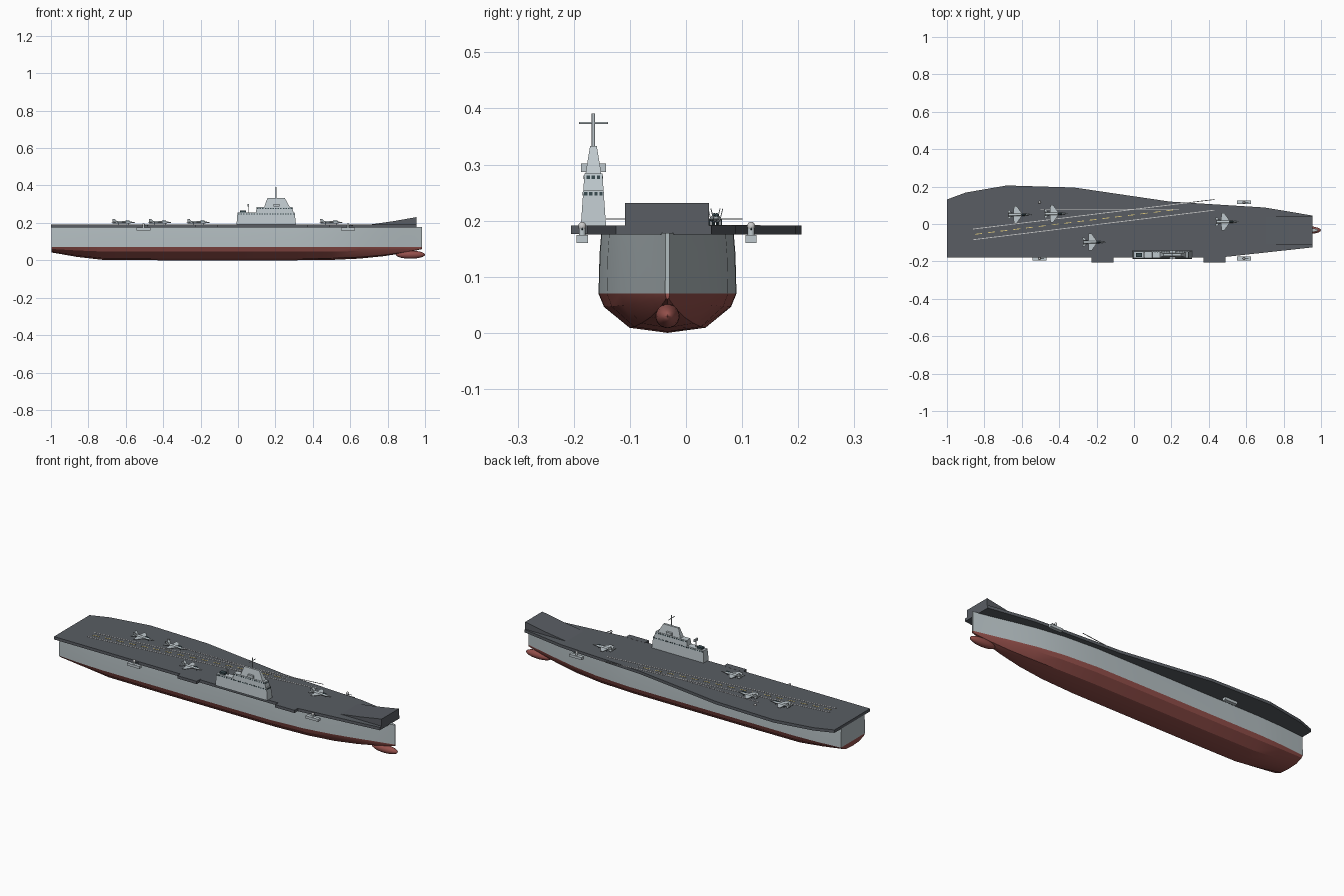
import bpy, bmesh, math
from mathutils import Vector, Matrix

if "Cube" in bpy.data.objects:
    bpy.data.objects.remove(bpy.data.objects["Cube"])


def material(name, rgb):
    m = bpy.data.materials.new(name)
    m.diffuse_color = (*rgb, 1)
    m.use_nodes = True
    m.node_tree.nodes["Principled BSDF"].inputs["Base Color"].default_value = m.diffuse_color
    return m


GREY = material("hull_grey", (0.45, 0.51, 0.53))
RED = material("bottom_red", (0.30, 0.08, 0.07))
DECK = material("deck_grey", (0.10, 0.11, 0.125))
LIGHT = material("light_grey", (0.52, 0.58, 0.61))
DARK = material("dark_glass", (0.04, 0.07, 0.08))
WHITE = material("white_paint", (0.8, 0.8, 0.78))
YELLOW = material("yellow_paint", (0.75, 0.6, 0.2))


def finish(name, bm, mat, smooth=None):
    bmesh.ops.recalc_face_normals(bm, faces=bm.faces)
    me = bpy.data.meshes.new(name)
    bm.to_mesh(me)
    bm.free()
    ob = bpy.data.objects.new(name, me)
    bpy.context.collection.objects.link(ob)
    me.materials.append(mat)
    if smooth:
        bpy.ops.object.select_all(action='DESELECT')
        ob.select_set(True)
        bpy.context.view_layer.objects.active = ob
        bpy.ops.object.shade_smooth_by_angle(angle=math.radians(smooth))
    return ob


def loft(name, rings, mat, smooth=None):
    """Skin a list of equally sized closed rings and cap both ends."""
    bm = bmesh.new()
    vs = [[bm.verts.new(p) for p in r] for r in rings]
    n = len(vs[0])
    for a, b in zip(vs, vs[1:]):
        for i in range(n):
            bm.faces.new((a[i], a[(i + 1) % n], b[(i + 1) % n], b[i]))
    bm.faces.new(vs[0])
    bm.faces.new(vs[-1])
    return finish(name, bm, mat, smooth)


def prism(name, outline, z0, z1, mat):
    return loft(name, [[(x, y, z) for x, y in outline] for z in (z0, z1)], mat)


def frustum(name, bottom, top, mat):
    """bottom and top are (x0, x1, y0, y1, z)."""
    return loft(name, [[(a, c, z), (b, c, z), (b, d, z), (a, d, z)]
                       for a, b, c, d, z in (bottom, top)], mat)


def box(name, x0, x1, y0, y1, z0, z1, mat):
    return frustum(name, (x0, x1, y0, y1, z0), (x0, x1, y0, y1, z1), mat)


def ball(name, loc, size, mat):
    bm = bmesh.new()
    bmesh.ops.create_uvsphere(bm, u_segments=20, v_segments=12, radius=1,
                              matrix=Matrix.Translation(loc) @ Matrix.Diagonal((*size, 1)))
    return finish(name, bm, mat, 40)


def rod(name, p, q, r, mat, r2=None, seg=10):
    p, q = Vector(p), Vector(q)
    bm = bmesh.new()
    rot = (q - p).to_track_quat('Z', 'Y').to_matrix().to_4x4()
    bmesh.ops.create_cone(bm, cap_ends=True, segments=seg, radius1=r, radius2=r if r2 is None else r2,
                          depth=(q - p).length, matrix=Matrix.Translation((p + q) / 2) @ rot)
    return finish(name, bm, mat, 40)


def stripe(name, p, q, w, mat):
    d = Vector(q) - Vector(p)
    n = Vector((-d.y, d.x)).normalized() * w / 2
    p, q = Vector(p), Vector(q)
    return prism(name, [tuple(v) for v in (p - n, q - n, q + n, p + n)], 0.1905, 0.1922, mat)


# hull: stations of (x, half width, keel height)
CY = -0.033
stations = [(-0.998, 0.105, 0.042), (-0.86, 0.117, 0.018), (-0.72, 0.123, 0.002), (-0.4, 0.123, 0),
            (0, 0.123, 0), (0.3, 0.122, 0), (0.5, 0.108, 0.002), (0.65, 0.084, 0.009),
            (0.78, 0.054, 0.022), (0.88, 0.029, 0.038), (0.95, 0.012, 0.052), (0.985, 0.004, 0.06)]
upper, lower = [], []
for x, w, k in stations:
    up = [(0.96, 0.178), (0.985, 0.14), (1, 0.07)]
    lo = [(1, 0.07)] + [(f, k + (0.07 - k) * t) for f, t in ((0.92, 0.66), (0.55, 0.13))]
    upper.append([(x, CY + f * w, z) for f, z in up] + [(x, CY - f * w, z) for f, z in reversed(up)])
    lower.append([(x, CY + f * w, z) for f, z in lo] + [(x, CY, k)] +
                 [(x, CY - f * w, z) for f, z in reversed(lo)])
loft("hull_topsides", upper, GREY, 25)
loft("hull_bottom", lower, RED, 25)
ball("bow_bulb", (0.922, CY, 0.03), (0.078, 0.0215, 0.0215), RED)

# flight deck, bow ramp and side lifts
prism("flight_deck", [(-1, -0.179), (0.46, -0.179), (0.955, -0.125), (0.955, 0.045), (0.7, 0.088),
                      (0.19, 0.12), (-0.32, 0.195), (-0.68, 0.206), (-0.9, 0.168), (-1, 0.131)],
      0.175, 0.191, DECK)
loft("bow_ramp", [[(0.70, y, 0.18), (0.955, y, 0.176), (0.955, y, 0.231), (0.83, y, 0.209), (0.70, y, 0.1905)]
                  for y in (-0.109, 0.041)], DECK)
for x in (-0.168, 0.43):
    box("side_lift", x - 0.059, x + 0.059, -0.205, -0.17, 0.176, 0.1915, DECK)

# deck markings
stripe("landing_edge_line", (-0.86, -0.027), (0.43, 0.131), 0.004, WHITE)
stripe("landing_edge_line", (-0.86, -0.084), (0.43, 0.074), 0.004, WHITE)
stripe("launch_line", (-0.5, 0.08), (0.24, 0.08), 0.003, WHITE)
a, b = Vector((-0.85, -0.055)), Vector((0.24, 0.079))
for i in range(16):
    stripe("centre_dash", a.lerp(b, i / 16), a.lerp(b, (i + 0.55) / 16), 0.004, YELLOW)

# island tiers
IY = -0.165
frustum("island_base", (-0.008, 0.31, IY - 0.0225, IY + 0.0225, 0.19),
        (-0.003, 0.303, IY - 0.018, IY + 0.018, 0.255), LIGHT)
frustum("island_bridge", (0.095, 0.297, IY - 0.018, IY + 0.018, 0.255),
        (0.1, 0.29, IY - 0.016, IY + 0.016, 0.284), LIGHT)
frustum("island_tower", (0.14, 0.277, IY - 0.014, IY + 0.014, 0.284),
        (0.157, 0.25, IY - 0.006, IY + 0.006, 0.333), LIGHT)
rod("mast", (0.204, IY, 0.33), (0.204, IY, 0.391), 0.003, LIGHT)
rod("mast_yard", (0.204, IY - 0.026, 0.374), (0.204, IY + 0.026, 0.374), 0.002, LIGHT)
for s in (-1, 1):
    y = IY + s * 0.0155
    box("radar_panel", 0.19, 0.222, y - 0.007, y + 0.007, 0.287, 0.302, LIGHT)

# aft fittings on the island roof
box("exhaust", 0.01, 0.042, IY - 0.011, IY + 0.011, 0.25, 0.265, DARK)
rod("aft_pole", (0.055, IY, 0.25), (0.055, IY, 0.288), 0.002, LIGHT)
box("aft_radar", 0.051, 0.059, IY - 0.014, IY + 0.014, 0.287, 0.3, LIGHT)

# windows around base and bridge
for x0, x1, hy, z, n, m in ((-0.003, 0.304, 0.0183, 0.248, 22, 4), (0.099, 0.2915, 0.0163, 0.277, 14, 3)):
    for i in range(n):
        x = x0 + (x1 - x0) * (i + 0.5) / n
        for s in (-1, 1):
            y = IY + s * hy
            box("side_window", x - 0.004, x + 0.004, y - 0.001, y + 0.001, z - 0.003, z + 0.003, DARK)
    for i in range(m):
        y = IY + (i - (m - 1) / 2) * 0.009
        box("front_window", x1 - 0.001, x1 + 0.0015, y - 0.003, y + 0.003, z - 0.003, z + 0.003, DARK)

# gun platforms along both sides
for x in (-0.505, 0.588):
    for y in (-0.185, 0.116):
        box("gun_platform", x - 0.038, x + 0.038, y - 0.01, y + 0.01, 0.16, 0.174, LIGHT)
        rod("gun_mount", (x, y, 0.17), (x, y, 0.19), 0.006, LIGHT)
        ball("gun_dome", (x, y, 0.19), (0.007, 0.007, 0.008), WHITE)
        rod("gun_barrel", (x, y, 0.184), (x + 0.025, y, 0.186), 0.0015, DARK)


# parked jets
def jet(px, py):
    z = 0.203
    rod("jet_body", (px - 0.055, py, z), (px + 0.03, py, z), 0.007, LIGHT, 0.0065)
    rod("jet_nose", (px + 0.03, py, z), (px + 0.066, py, z - 0.001), 0.0065, LIGHT, 0.0008)
    ball("jet_canopy", (px + 0.025, py, z + 0.005), (0.014, 0.004, 0.0055), DARK)
    for s in (-1, 1):
        def plate(name, pts, z0, z1):
            prism(name, [(px + u, py + s * v) for u, v in pts], z0, z1, LIGHT)
        plate("jet_wing", [(0.018, 0.004), (-0.012, 0.046), (-0.027, 0.046), (-0.03, 0.004)], z - 0.001, z + 0.001)
        plate("jet_tailplane", [(-0.036, 0.004), (-0.05, 0.024), (-0.06, 0.024), (-0.057, 0.004)], z - 0.001, z + 0.001)
        rings = []
        for t in (-0.0008, 0.0008):
            rings.append([(px + u, py + s * (0.006 + (h * 0.25)) + t, z + h) for u, h in
                          ((-0.03, 0.002), (-0.045, 0.019), (-0.056, 0.019), (-0.054, 0.002))])
        loft("jet_fin", rings, LIGHT)
    for u, v in ((0.03, 0), (-0.025, 0.008), (-0.025, -0.008)):
        rod("jet_gear", (px + u, py + v, 0.1905), (px + u, py + v, z), 0.0015, DARK)


for px, py in ((-0.615, 0.05), (-0.42, 0.055), (-0.215, -0.097), (0.495, 0.012)):
    jet(px, py)
